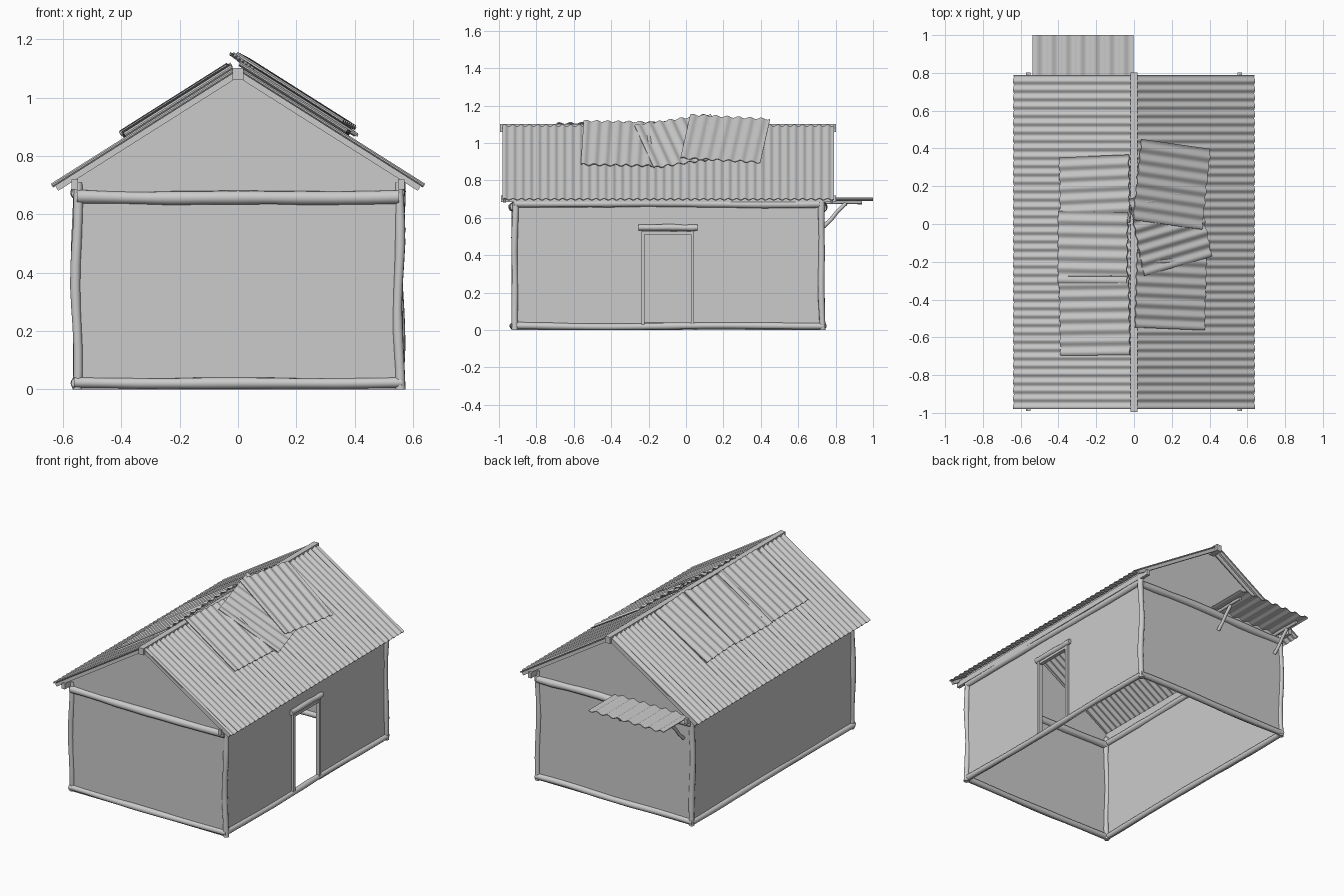
import bpy, bmesh, math, random
from mathutils import Vector as V

if "Cube" in bpy.data.objects:
    bpy.data.objects.remove(bpy.data.objects["Cube"])

random.seed(4)
PITCH = math.atan2(0.395, 0.625)
C, S = math.cos(PITCH), math.sin(PITCH)


def finish(name, bm, smooth=False):
    bmesh.ops.recalc_face_normals(bm, faces=bm.faces[:])
    me = bpy.data.meshes.new(name)
    bm.to_mesh(me)
    bm.free()
    ob = bpy.data.objects.new(name, me)
    bpy.context.collection.objects.link(ob)
    if smooth:
        bpy.ops.object.select_all(action='DESELECT')
        ob.select_set(True)
        bpy.context.view_layer.objects.active = ob
        bpy.ops.object.shade_smooth_by_angle(angle=math.radians(50))
    return ob


def slope(side, u, y, n):
    """Point on a roof side: u down the slope, n above it."""
    return V((side * (0.01 + u * C + n * S), y, 1.098 - u * S + n * C))


def flat(side, u, y, n):
    """Awning frame: corrugation runs across x."""
    return V((-0.27 + y, 0.865 + u, 0.703 + n))


def prism(name, a, b, place=None):
    """Box between corners a and b, optionally placed on a roof side."""
    bm = bmesh.new()
    bmesh.ops.create_cube(bm, size=1)
    for v in bm.verts:
        p = [a[i] + (v.co[i] + 0.5) * (b[i] - a[i]) for i in range(3)]
        v.co = place(*p) if place else V(p)
    return finish(name, bm)


def sheet(name, side, cu, cy, length, width, period, amp, lift=0.0, turn=0.0,
          tilt=0.0, frame=slope):
    """Thin corrugated sheet centred on (cu, cy)."""
    bm = bmesh.new()
    n = round(width / period) * 8
    t, ct, st = 0.005, math.cos(turn), math.sin(turn)
    rows = []
    for i in range(n + 1):
        w = width * (i / n - 0.5)
        h = amp * math.sin(2 * math.pi * i / 8) + lift
        row = []
        for l, d in ((-.5, 0), (.5, 0), (.5, -t), (-.5, -t)):
            l *= length
            row.append(bm.verts.new(frame(side, cu + l * ct - w * st,
                                          cy + w * ct + l * st, h + d + tilt * w)))
        rows.append(row)
    for r, q in zip(rows, rows[1:]):
        for k in range(4):
            m = (k + 1) % 4
            bm.faces.new((r[k], r[m], q[m], q[k]))
    bm.faces.new(rows[0])
    bm.faces.new(rows[-1])
    return finish(name, bm, True)


def log(name, pts, r, wob=0.004, sides=10, seg=10):
    """Slightly crooked round timber along a path."""
    bm = bmesh.new()
    pts = [V(p) for p in pts]
    if len(pts) == 2:
        pts = [pts[0].lerp(pts[1], i / seg) for i in range(seg + 1)]
    d = (pts[-1] - pts[0]).normalized()
    a = d.orthogonal().normalized()
    b = d.cross(a)
    ph = random.uniform(0, 6.28)
    rings = []
    for i, p in enumerate(pts):
        k = i / (len(pts) - 1) * 6.28
        c = p + wob * (a * math.sin(k + ph) + b * math.sin(1.5 * k + 2 * ph))
        rr = r * random.uniform(0.92, 1.08)
        rings.append([bm.verts.new(c + rr * (a * math.cos(q) + b * math.sin(q)))
                      for q in (6.2832 * j / sides for j in range(sides))])
    for r0, r1 in zip(rings, rings[1:]):
        for j in range(sides):
            m = (j + 1) % sides
            bm.faces.new((r0[j], r0[m], r1[m], r1[j]))
    bm.faces.new(rings[0])
    bm.faces.new(rings[-1])
    return finish(name, bm, True)


def panels(name, polys):
    bm = bmesh.new()
    for poly in polys:
        bm.faces.new([bm.verts.new(p) for p in poly])
    bmesh.ops.remove_doubles(bm, verts=bm.verts[:], dist=1e-5)
    return finish(name, bm)


# Walls: gabled ends, plain left side, right side with door opening
X, Y0, Y1, H = 0.552, -0.92, 0.73, 0.745
for nm, y in (("front_wall", Y0), ("back_wall", Y1)):
    panels(nm, [[(s * X, y, 0), (s * X, y, H), (0, y, 1.085), (0, y, 0)] for s in (-1, 1)])
panels("left_wall", [[(-X, Y0, 0), (-X, Y1, 0), (-X, Y1, H), (-X, Y0, H)]])
D0, D1, DT = -0.23, 0.04, 0.525
rects = [(Y0, D0, 0, DT), (D1, Y1, 0, DT), (Y0, D0, DT, H), (D0, D1, DT, H),
         (D1, Y1, DT, H)]
panels("right_wall", [[(X, a, c), (X, b, c), (X, b, d), (X, a, d)] for a, b, c, d in rects])

# Corner posts, sill logs and top logs
for x in (-X, X):
    for y in (Y0 + 0.005, Y1 - 0.005):
        log("corner_post", [(x, y, 0), (x, y, 0.71)], 0.017)
    for nm, z, r in (("side_sill_log", 0.021, 0.018), ("side_top_log", 0.675, 0.02)):
        log(nm, [(x, Y0, z), (x, Y1, z)], r, 0.003, seg=16)
for y in (Y0, Y1):
    log("end_sill_log", [(-X - .01, y, 0.022), (X + .01, y, 0.022)], 0.019, 0.003)
    log("end_top_log", [(-X, y, 0.658), (X, y, 0.658)], 0.023)

# Door frame with lintel
for y in (D0, D1 - 0.005):
    prism("door_jamb", (X - .012, y - .009, 0.03), (X + .014, y + .009, 0.53))
prism("door_head", (X - .012, D0, 0.512), (X + .012, D1, 0.528))
log("door_lintel", [(X + .005, -0.255, 0.548), (X + .005, 0.062, 0.548)], 0.017, 0.001)

# Roof frame: ridge beam, eave plates and rake boards
prism("ridge_beam", (-0.018, -0.995, 1.06), (0.018, 0.803, 1.102))
for s in (-1, 1):
    prism("eave_plate", (s * .56 - .011, -0.99, 0.685), (s * .56 + .011, 0.803, 0.72))
    for y in (-0.978, 0.772):
        prism("rake_board", (0, y, -0.029), (0.735, y + 0.015, -0.008),
              lambda u, yy, n, s=s: slope(s, u, yy, n))

# Main corrugated roof sheets
for s in (-1, 1):
    sheet("roof_sheet", s, 0.373, -0.095, 0.742, 1.77, 0.0443, 0.005)

# Loose patch sheets: side, u, y, width, lift, turn, tilt
for s, u, y, w, lift, turn, tilt in (
        (1, 0.21, -0.355, 0.40, 0.016, -0.035, 0.0),
        (1, 0.20, -0.02, 0.42, 0.026, 0.24, 0.02),
        (1, 0.20, 0.21, 0.43, 0.040, -0.12, 0.01),
        (-1, 0.225, -0.485, 0.42, 0.018, -0.01, 0.02),
        (-1, 0.232, -0.125, 0.38, 0.026, 0.015, 0.01),
        (-1, 0.225, 0.18, 0.36, 0.018, -0.035, -0.02)):
    sheet("roof_patch", s, u, y, 0.435, w, 0.06, 0.006, lift, turn, tilt)

# Rear awning with arms and curved braces
sheet("awning_sheet", 1, 0, 0, 0.27, 0.535, 0.0765, 0.007, frame=flat)
for x in (-0.495, -0.05):
    log("awning_arm", [(x, 0.72, 0.684), (x, 0.942, 0.684)], 0.010, 0.001)
    log("awning_brace", [(x, 0.735, 0.553), (x, 0.775, 0.59), (x, 0.81, 0.635),
                         (x, 0.855, 0.678)], 0.011, 0)
